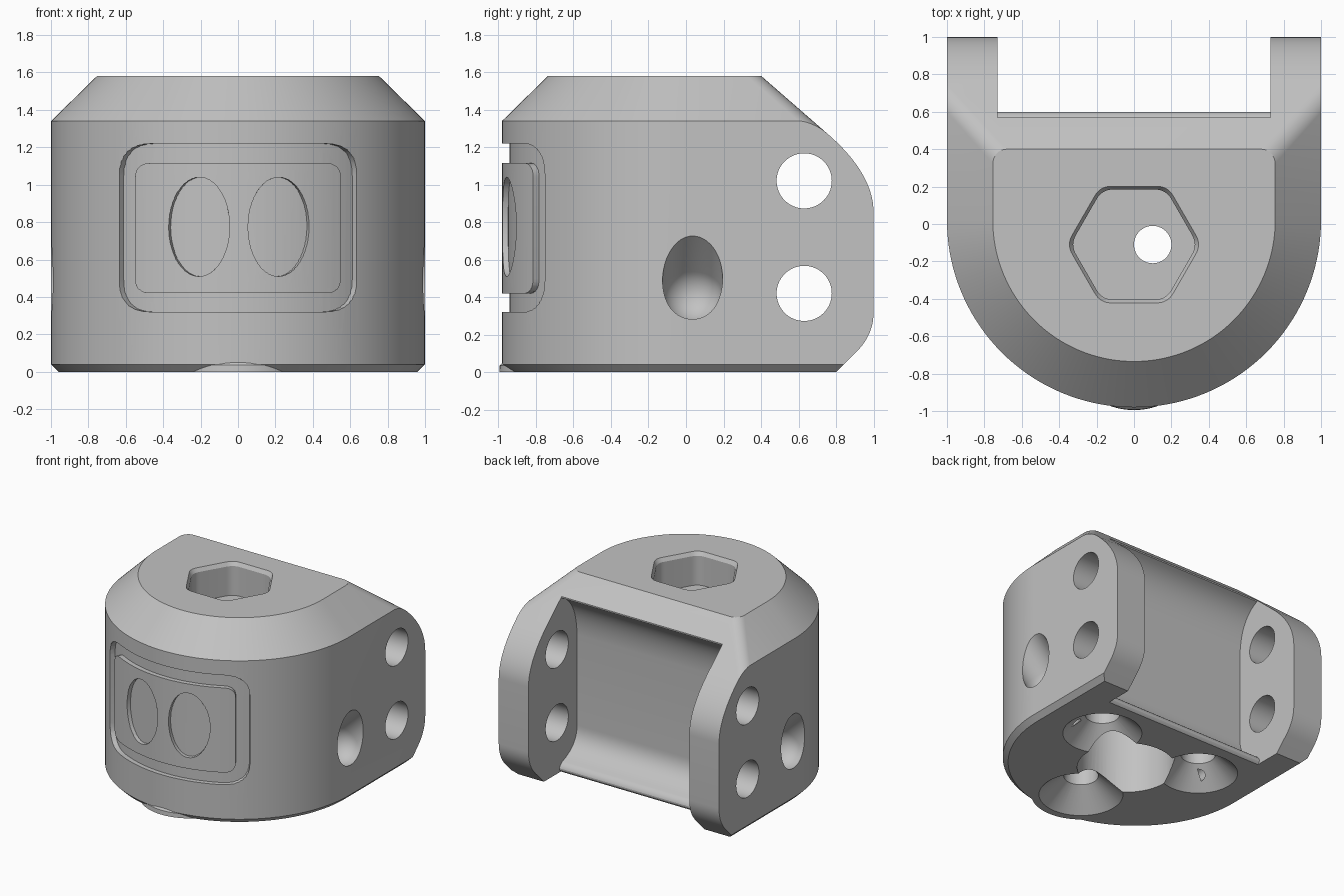
import bpy, bmesh, math
from mathutils import Vector, Matrix

if "Cube" in bpy.data.objects:
    bpy.data.objects.remove(bpy.data.objects["Cube"], do_unlink=True)

grey = bpy.data.materials.new("matte_grey")
grey.use_nodes = True
grey.diffuse_color = (0.54, 0.54, 0.54, 1)
grey.node_tree.nodes["Principled BSDF"].inputs["Base Color"].default_value = (0.54, 0.54, 0.54, 1)

CY = 0.02          # centre of the rounded front
MID = -0.09        # centre of the underside hole pattern


def add_object(name, bm):
    bmesh.ops.recalc_face_normals(bm, faces=bm.faces)
    mesh = bpy.data.meshes.new(name)
    bm.to_mesh(mesh)
    bm.free()
    mesh.materials.append(grey)
    ob = bpy.data.objects.new(name, mesh)
    bpy.context.collection.objects.link(ob)
    return ob


def loft(name, rings):
    """Solid skinned through matching rings of 3D points."""
    bm = bmesh.new()
    loops = [[bm.verts.new(p) for p in ring] for ring in rings]
    for a, b in zip(loops, loops[1:]):
        for i in range(len(a)):
            j = (i + 1) % len(a)
            bm.faces.new((a[i], a[j], b[j], b[i]))
    bm.faces.new(loops[0])
    bm.faces.new(loops[-1])
    return add_object(name, bm)


def prism_x(name, pts, half):
    return loft(name, [[(x, y, z) for y, z in pts] for x in (-half, half)])


def prism_front(name, pts):
    """Front outline carried along lines that radiate from the body axis."""
    return loft(name, [[(x * (CY - y) / math.sqrt(1 - x * x), y, z) for x, z in pts]
                       for y in (-1.2, -0.4)])


def cone(name, start, end, r1, r2, n=64):
    a, b = Vector(start), Vector(end)
    turn = (b - a).to_track_quat('Z', 'Y').to_matrix().to_4x4()
    bm = bmesh.new()
    bmesh.ops.create_cone(bm, cap_ends=True, segments=n, radius1=r1, radius2=r2,
                          depth=(b - a).length, matrix=Matrix.Translation((a + b) / 2) @ turn)
    return add_object(name, bm)


def combine(ob, tool, operation='DIFFERENCE'):
    mod = ob.modifiers.new("cut", 'BOOLEAN')
    mod.operation, mod.solver, mod.object = operation, 'EXACT', tool
    bpy.context.view_layer.objects.active = ob
    bpy.ops.object.modifier_apply(modifier=mod.name)
    bpy.data.objects.remove(tool, do_unlink=True)


def curve(a, c, b, n=10):
    """Quadratic curve from a to b pulled towards c."""
    a, b, c = Vector(a), Vector(b), Vector(c)
    return [tuple(a * (1 - t) ** 2 + c * 2 * t * (1 - t) + b * t * t)
            for t in (i / n for i in range(n + 1))]


def rounded(corners, r):
    """Polygon with each corner softened over distance r."""
    out = []
    for i, p in enumerate(corners):
        p = Vector(p)
        before = (Vector(corners[i - 1]) - p).normalized()
        after = (Vector(corners[(i + 1) % len(corners)]) - p).normalized()
        out += curve(p + before * r, p, p + after * r, 8)
    return out


def rectangle(x, z0, z1, r):
    return rounded([(-x, z0), (x, z0), (x, z1), (-x, z1)], r)


def core(radius):
    return cone("core", (0, CY, -1), (0, CY, 3), radius, radius, 128)


# Main body: rounded front, straight sides, chamfered top and bottom
def outline(r, z, n=72):
    arc = [(r * math.cos(a), CY + r * math.sin(a), z)
           for a in (math.pi * (1 + i / n) for i in range(n + 1))]
    return arc + [(r, 1.3, z), (-r, 1.3, z)]


body = loft("bracket_body", [outline(0.96, 0), outline(1, 0.04),
                             outline(1, 1.34), outline(0.755, 1.58)])

# Side silhouette of the arms and sloping back
side = ([(-1.3, -0.1), (0.7, -0.1)] + curve((0.91, 0.11), (1, 0.2), (1, 0.32))
        + curve((1, 0.85), (1, 1.06), (0.75, 1.275), 16) + [(0.4, 1.58), (0.28, 1.7), (-1.3, 1.7)])
combine(body, prism_x("silhouette", side, 1.5), 'INTERSECT')

# Softened ridges between the sloping back and the side chamfers
bm = bmesh.new()
bm.from_mesh(body.data)
ridges = []
for e in bm.edges:
    d = e.verts[0].co - e.verts[1].co
    if min(abs(v) for v in d) > 0.1 and min(v.co.y for v in e.verts) > 0.3:
        ridges.append(e)
bmesh.ops.bevel(bm, geom=ridges, offset=0.06, segments=5, profile=0.5, affect='EDGES')
bm.to_mesh(body.data)
bm.free()

# Slot between the arms with coved lips
slot = ([(1.3, -0.1), (0.58, -0.1)] + curve((0.58, 0), (0.62, 0.03), (0.57, 0.07), 6)
        + curve((0.56, 0.075), (0.37, 0.14), (0.37, 0.3), 14)
        + curve((0.37, 1.04), (0.38, 1.34), (0.57, 1.42), 14) + [(0.57, 1.7), (1.3, 1.7)])
combine(body, prism_x("slot", slot, 0.73))

# Pin holes through both arms
for z in (0.42, 1.02):
    combine(body, cone("pin_hole", (-1.3, 0.63, z), (1.3, 0.63, z), 0.147, 0.147))

# Front boss around the lower screw hole
def circle(r, z, n=96):
    return [(r * math.cos(i * math.tau / n), r * math.sin(i * math.tau / n) - 0.62, z)
            for i in range(n)]


combine(body, loft("front_boss", [circle(0.375, 0), circle(0.373, 0.035), circle(0.33, 0.085)]),
        'UNION')

# Underside: central well and three countersunk screw holes
combine(body, cone("well", (0, MID, -0.1), (0, MID, 0.6), 0.37, 0.37))
for x, y, r in ((0, -0.62, 0.325), (0.47, 0.19, 0.3), (-0.47, 0.19, 0.3)):
    combine(body, cone("countersink", (x, y, -0.05), (x, y, 0.16), r + 0.05, 0.13))
    combine(body, cone("screw_hole", (x, y, 0.1), (x, y, 0.4), 0.13, 0.13))

# Slanted round-ended side pockets, and a small hole below each one
for s in (-1, 1):
    def at(d):
        return Vector((s * (1 - d), 0.035, 0.5 - d))
    inward = at(1) - at(0)
    turn = inward.to_track_quat('Z', 'Y').to_matrix()
    rings = [(0.16, -0.5)] + [(0.16 * math.cos(a), 0.11 + 0.16 * math.sin(a))
                              for a in (i * math.pi / 25 for i in range(13))]
    pocket = [[at(0) + turn @ Vector((r * math.cos(k * math.tau / 48),
                                      r * math.sin(k * math.tau / 48), h))
               for k in range(48)] for r, h in rings]
    combine(body, loft("side_pocket", pocket))
    combine(body, cone("pilot_hole", at(0.3), at(0.4), 0.05, 0.05, 32))

# Hexagonal recess in the top and the offset hole below it
def hexagon(r, z):
    pts = [(r * math.cos(i * math.pi / 3), -0.11 + r * math.sin(i * math.pi / 3)) for i in range(6)]
    return [(x, y, z) for x, y in rounded(pts, 0.06)]


combine(body, loft("hex_recess", [hexagon(0.34, 1.31), hexagon(0.34, 1.55),
                                  hexagon(0.36, 1.58), hexagon(0.36, 1.7)]))
combine(body, cone("offset_hole", (0.1, -0.11, 0.4), (0.1, -0.11, 1.5), 0.1, 0.1))

# Groove framing the raised front panel
groove = prism_front("groove", rectangle(0.635, 0.32, 1.22, 0.17))
combine(groove, prism_front("panel", rectangle(0.55, 0.42, 1.115, 0.08)))
combine(groove, core(0.962))
combine(body, groove)

# Two plain oval pockets in the panel
for cx in (-0.208, 0.217):
    pts = []
    for i in range(48):
        a = i * math.tau / 48
        pts.append((cx + 0.163 * math.cos(a), 0.775 + 0.265 * math.sin(a)))
    oval = prism_front("oval_pocket", pts)
    combine(oval, core(0.97))
    combine(body, oval)

# Smooth curves, sharp edges
bpy.ops.object.select_all(action='DESELECT')
body.select_set(True)
bpy.context.view_layer.objects.active = body
bpy.ops.object.shade_smooth_by_angle(angle=math.radians(22))
